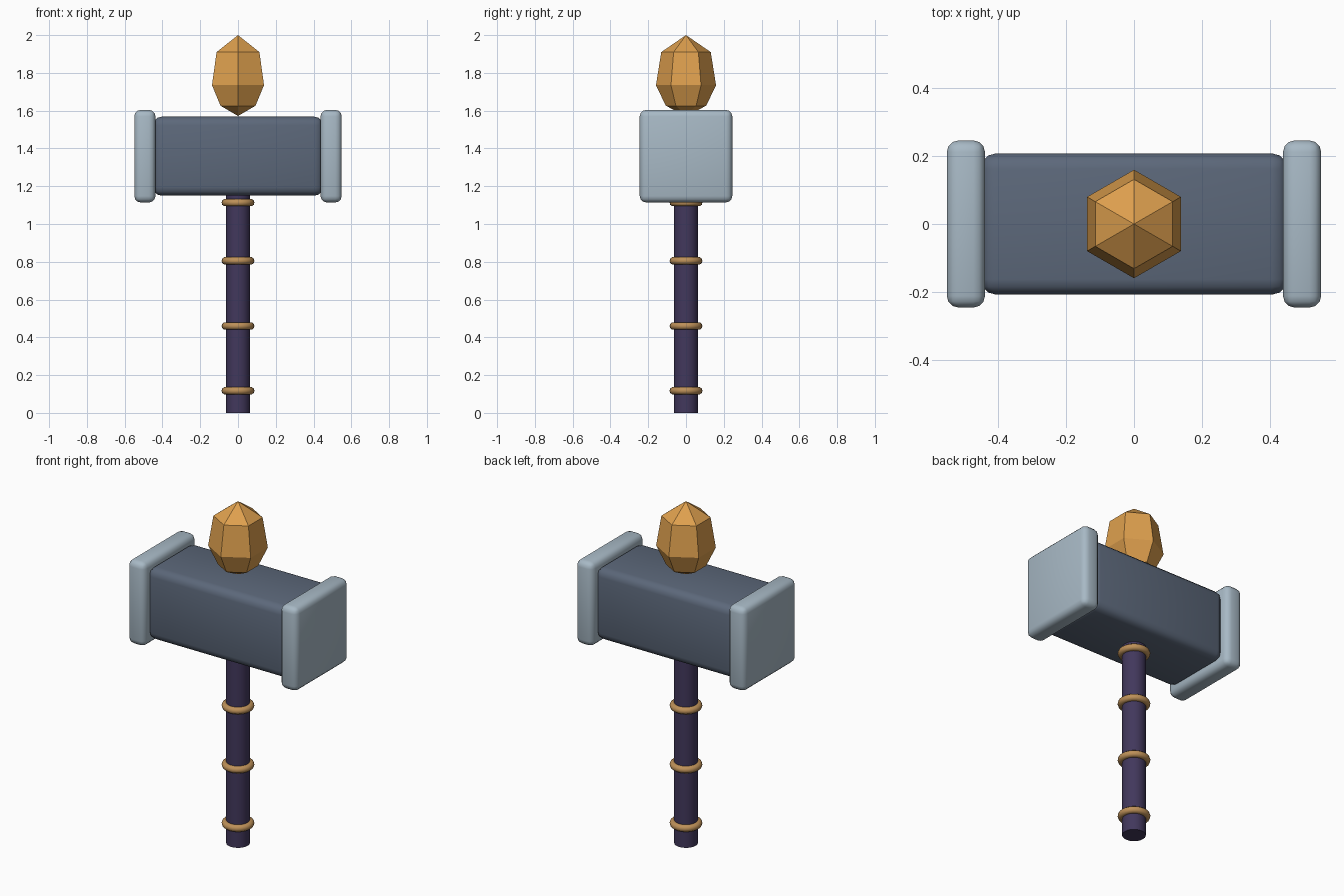
import bpy, bmesh, math

if "Cube" in bpy.data.objects:
    bpy.data.objects.remove(bpy.data.objects["Cube"])


def material(name, rgb):
    m = bpy.data.materials.new(name)
    m.diffuse_color = (*rgb, 1)
    m.use_nodes = True
    m.node_tree.nodes["Principled BSDF"].inputs["Base Color"].default_value = m.diffuse_color
    return m


steel = material("dark steel", (0.107, 0.138, 0.195))
silver = material("pale silver", (0.39, 0.485, 0.56))
amber = material("amber", (0.73, 0.35, 0.076))
brass = material("brass", (0.51, 0.28, 0.098))
grip = material("dark purple", (0.054, 0.039, 0.107))


def finish(name, mat, smooth=None):
    o = bpy.context.object
    o.name = name
    o.data.materials.append(mat)
    if smooth:
        bpy.ops.object.shade_smooth_by_angle(angle=math.radians(smooth))
    return o


def rounded_box(name, centre, size, bevel, segments, mat):
    bpy.ops.mesh.primitive_cube_add(size=1, location=centre)
    o = bpy.context.object
    o.scale = size
    bpy.ops.object.transform_apply(location=False, rotation=False, scale=True)
    b = o.modifiers.new("round", 'BEVEL')
    b.width, b.segments = bevel, segments
    bpy.ops.object.modifier_apply(modifier=b.name)
    return finish(name, mat, 40)


# Handle, running up into the head
bpy.ops.mesh.primitive_cylinder_add(vertices=24, radius=0.063, depth=1.2, location=(0, 0, 0.6))
finish("handle", grip, 40)

# Handle rings
for i, z in enumerate((0.117, 0.46, 0.805, 1.113)):
    bpy.ops.mesh.primitive_torus_add(major_radius=0.067, minor_radius=0.02, location=(0, 0, z),
                                     major_segments=24, minor_segments=10)
    finish(f"handle_ring_{i + 1}", brass, 60)

# Head block and its two striking plates
MID = 1.359
rounded_box("head", (0, 0, MID), (0.9, 0.414, 0.418), 0.045, 3, steel)
for side, label in ((-1, "left"), (1, "right")):
    rounded_box(f"{label}_plate", (side * 0.493, 0, MID), (0.112, 0.49, 0.49), 0.034, 3, silver)

# Faceted crystal: six-sided rings between two points
bm = bmesh.new()
rings = []
for r, z in ((0.107, 1.626), (0.159, 1.735), (0.131, 1.91)):
    rings.append([bm.verts.new((r * math.sin(k * math.pi / 3), r * math.cos(k * math.pi / 3), z))
                  for k in range(6)])
bottom, top = bm.verts.new((0, 0, 1.572)), bm.verts.new((0, 0, 2.0))
for k in range(6):
    n = (k + 1) % 6
    bm.faces.new((bottom, rings[0][k], rings[0][n]))
    bm.faces.new((top, rings[2][n], rings[2][k]))
    for lo, hi in zip(rings, rings[1:]):
        bm.faces.new((lo[k], hi[k], hi[n], lo[n]))
bmesh.ops.recalc_face_normals(bm, faces=bm.faces)
mesh = bpy.data.meshes.new("crystal")
bm.to_mesh(mesh)
bm.free()
mesh.materials.append(amber)
bpy.context.collection.objects.link(bpy.data.objects.new("crystal", mesh))
